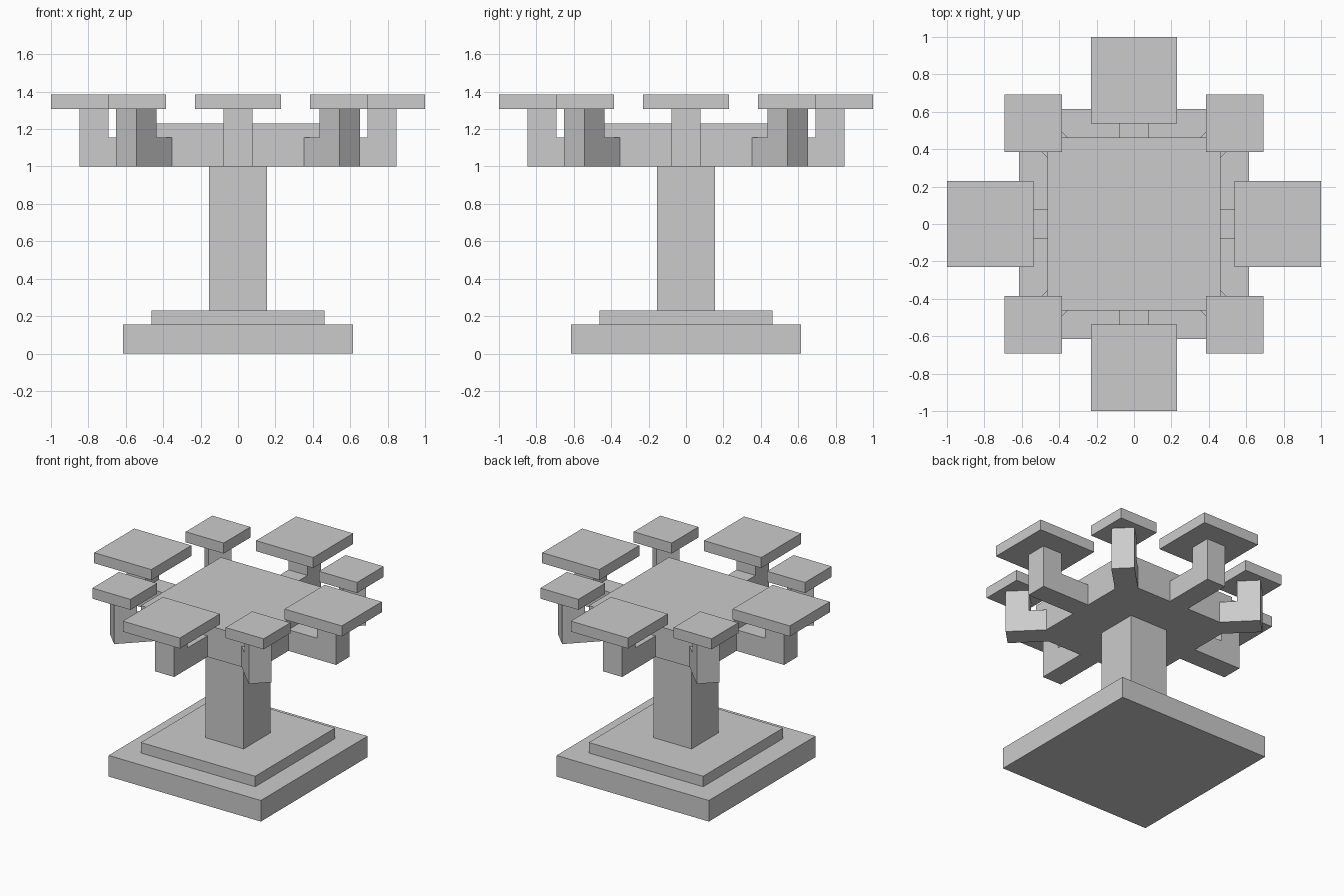
import bpy
import bmesh
from math import cos, sin, pi
from mathutils import Matrix

default = bpy.data.objects.get("Cube")
if default:
    bpy.data.objects.remove(default, do_unlink=True)

U = 1 / 13  # building unit: the model is 26 units across

stone = bpy.data.materials.new("light_grey")
stone.use_nodes = True
GREY = (0.6, 0.6, 0.6, 1)
stone.diffuse_color = GREY
stone.node_tree.nodes["Principled BSDF"].inputs["Base Color"].default_value = GREY


def finish(name, bm):
    bmesh.ops.recalc_face_normals(bm, faces=bm.faces)
    mesh = bpy.data.meshes.new(name)
    bm.to_mesh(mesh)
    bm.free()
    mesh.materials.append(stone)
    obj = bpy.data.objects.new(name, mesh)
    bpy.context.collection.objects.link(obj)
    return obj


def slab(name, half, bottom, top, x=0, y=0):
    """Square block, given in units."""
    bm = bmesh.new()
    size = Matrix.Diagonal((2 * half * U, 2 * half * U, (top - bottom) * U, 1))
    place = Matrix.Translation((x * U, y * U, (bottom + top) / 2 * U))
    bmesh.ops.create_cube(bm, size=1, matrix=place @ size)
    return finish(name, bm)


def bracket(name, start, angle):
    """L-shaped arm: a side profile extruded sideways, then turned about z."""
    profile = [(start, 13), (11, 13), (11, 17), (9, 17), (9, 15), (start, 15)]
    bm = bmesh.new()
    face = bm.faces.new([bm.verts.new((r * U, -U, z * U)) for r, z in profile])
    swept = bmesh.ops.extrude_face_region(bm, geom=[face])["geom"]
    verts = [v for v in swept if isinstance(v, bmesh.types.BMVert)]
    bmesh.ops.translate(bm, verts=verts, vec=(0, 2 * U, 0))
    bm.transform(Matrix.Rotation(angle, 4, "Z"))
    return finish(name, bm)


# Stepped base, column and head
slab("base", 8, 0, 2)
slab("base_step", 6, 2, 3)
slab("column", 2, 3, 13)
slab("head", 6, 13, 16)

# Four large plates on the sides
for i, side in enumerate(("left", "back", "right", "front")):
    a = i * pi / 2
    bracket(side + "_arm", 6, a)
    slab(side + "_plate", 3, 17, 18, 10 * cos(a), 10 * sin(a))

# Four small plates on the corners, kept square to the base
for i, corner in enumerate(("back_left", "back_right", "front_right", "front_left")):
    a = i * pi / 2 + pi / 4
    bracket(corner + "_arm", 7.48, a)
    reach = 7 * 2 ** 0.5
    slab(corner + "_plate", 2, 17, 18, reach * cos(a), reach * sin(a))
